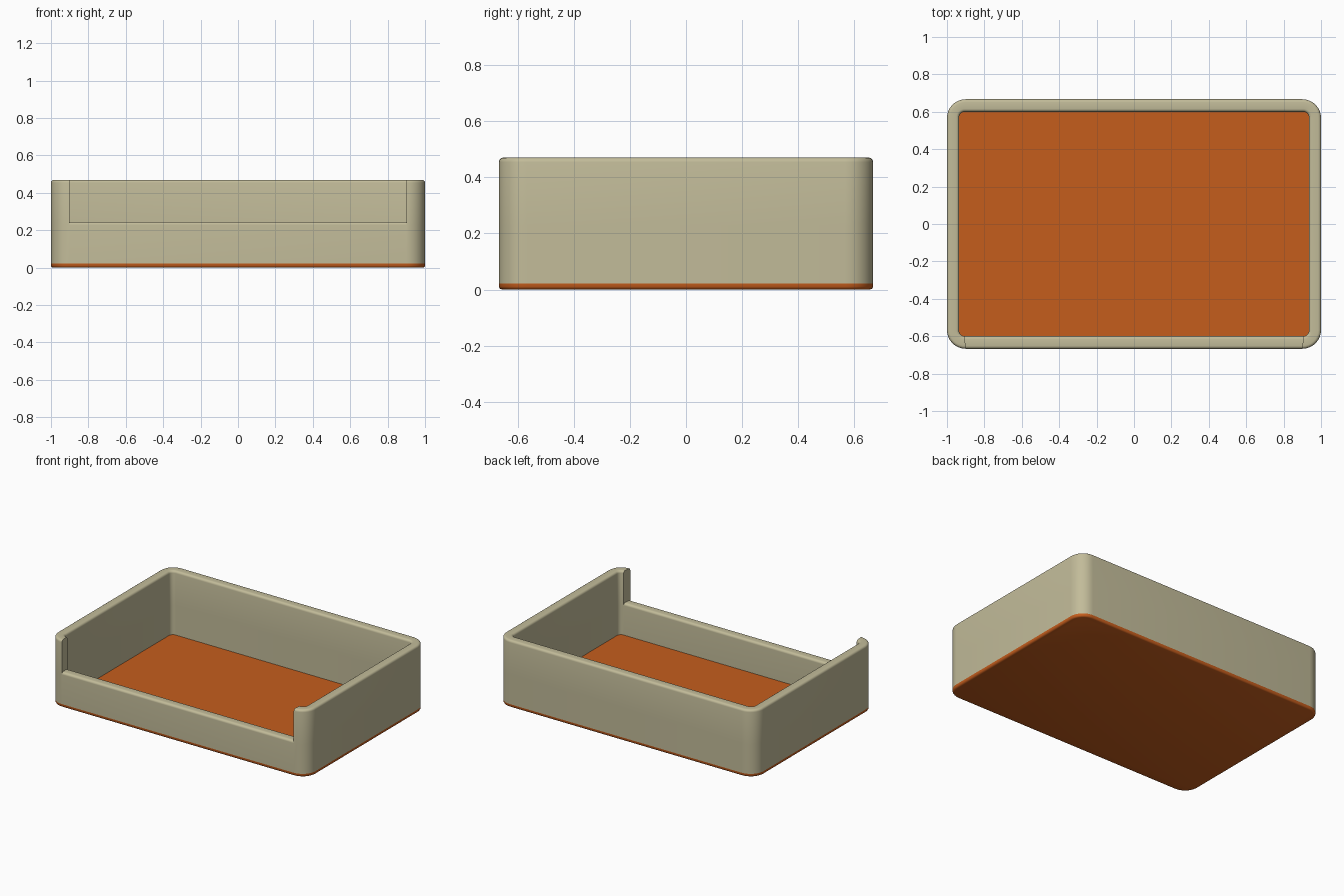
import bpy, bmesh, math

if "Cube" in bpy.data.objects:
    bpy.data.objects.remove(bpy.data.objects["Cube"])

HX, HY = 1.0, 0.667          # outer half size
IX, IY = 0.935, 0.60         # inner half size
BASE, LOW, HIGH = 0.022, 0.245, 0.47
R = 0.016                    # rim rounding


def material(name, color):
    m = bpy.data.materials.new(name)
    m.diffuse_color = (*color, 1)
    m.use_nodes = True
    m.node_tree.nodes["Principled BSDF"].inputs["Base Color"].default_value = m.diffuse_color
    return m


def rounded_rect(hx, hy, r, n=8):
    """Counter-clockwise outline, from the front right corner to the front left."""
    pts = []
    for k, (sx, sy) in enumerate([(1, -1), (1, 1), (-1, 1), (-1, -1)]):
        for j in range(n + 1):
            a = math.radians(-90 + 90 * k + 90 * j / n)
            pts.append((sx * (hx - r) + r * math.cos(a), sy * (hy - r) + r * math.sin(a)))
    return pts


def finish(bm, name, mat):
    bmesh.ops.remove_doubles(bm, verts=bm.verts, dist=1e-5)
    bmesh.ops.recalc_face_normals(bm, faces=bm.faces)
    me = bpy.data.meshes.new(name)
    bm.to_mesh(me)
    bm.free()
    ob = bpy.data.objects.new(name, me)
    bpy.context.collection.objects.link(ob)
    me.materials.append(mat)
    bpy.ops.object.select_all(action='DESELECT')
    ob.select_set(True)
    bpy.context.view_layer.objects.active = ob
    bpy.ops.object.shade_smooth_by_angle(angle=math.radians(40))
    return ob


# Walls: a rounded-top section carried round the tray, lower along the front
def section(bm, o, i, top):
    length = math.dist(o, i)
    prof = [(0, BASE), (0, LOW - R)]
    arc = [math.radians(90 * j / 4) for j in range(5)]
    prof += [(R - R * math.cos(a), top - R + R * math.sin(a)) for a in arc]
    prof += [(length - d, z) for d, z in reversed(prof)]
    verts = []
    for d, z in prof:
        t = d / length
        verts.append(bm.verts.new((o[0] + (i[0] - o[0]) * t, o[1] + (i[1] - o[1]) * t, z)))
    return verts


def bridge(bm, a, b):
    n = len(a)
    for k in range(n):
        bm.faces.new((a[k], b[k], b[(k + 1) % n], a[(k + 1) % n]))


bm = bmesh.new()
outer = rounded_rect(HX, HY, 0.1)
inner = rounded_rect(IX, IY, 0.03)
high = [section(bm, o, i, HIGH) for o, i in zip(outer, inner)]
for a, b in zip(high, high[1:]):
    bridge(bm, a, b)
low_ends = [section(bm, outer[k], inner[k], LOW) for k in (-1, 0)]
bridge(bm, *low_ends)
# cheeks of the front opening
for h, l in ((high[-1], low_ends[0]), (high[0], low_ends[1])):
    bm.faces.new(h[2:-2] + list(reversed(l[2:-2])))
finish(bm, "tray_walls", material("khaki", (0.54, 0.50, 0.32)))

# Floor: thin slab with a softened lower edge
bm = bmesh.new()
rings = []
for inset, z in ((0.012, 0.0), (0.004, 0.003), (0.0, 0.01), (0.0, BASE)):
    pts = rounded_rect(HX - inset, HY - inset, 0.1 - inset)
    rings.append([bm.verts.new((x, y, z)) for x, y in pts])
for a, b in zip(rings, rings[1:]):
    bridge(bm, a, b)
bm.faces.new(rings[0])
bm.faces.new(rings[-1])
finish(bm, "tray_floor", material("orange", (0.56, 0.11, 0.012)))
